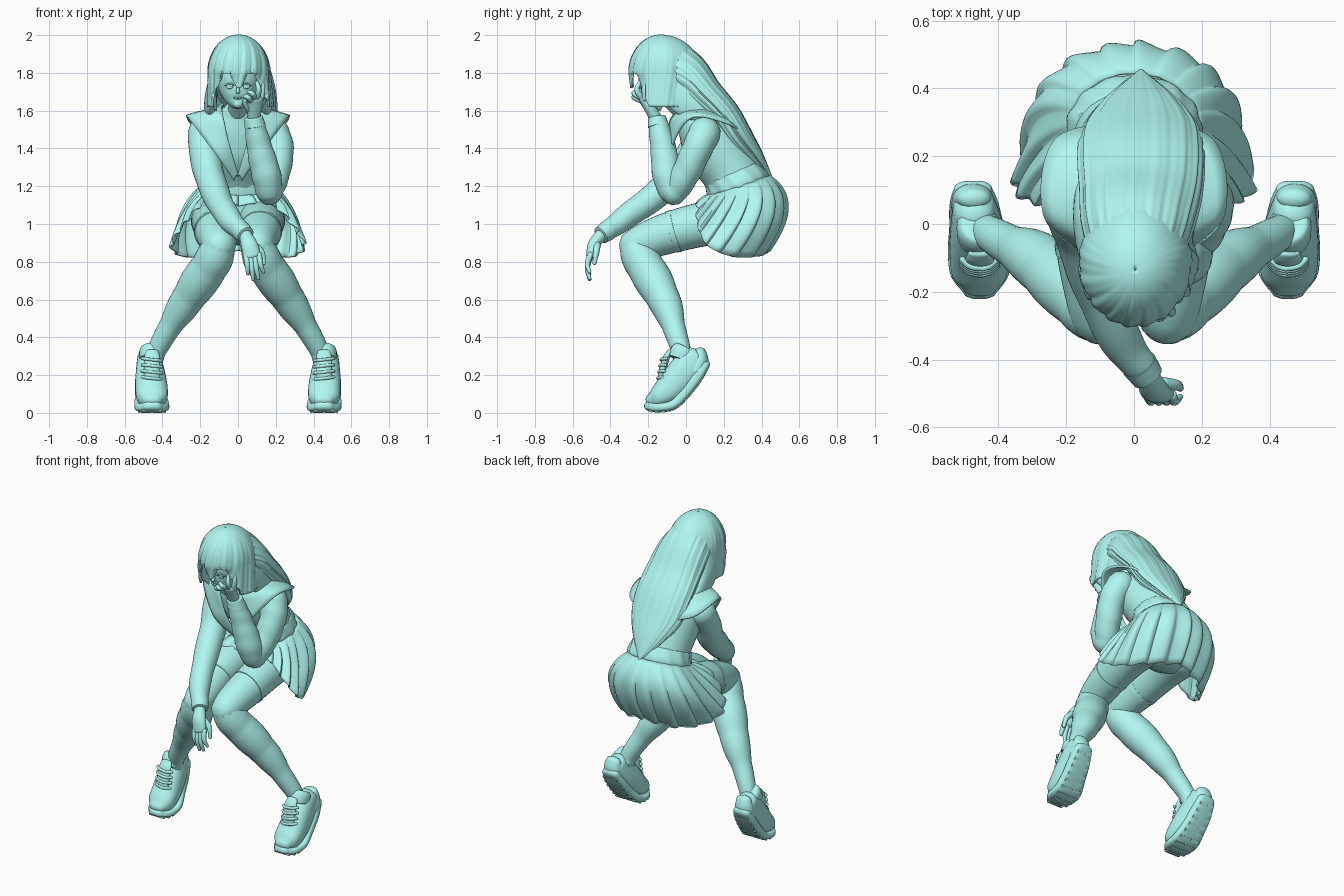
import bpy, bmesh, math
from math import sin, cos, pi
from mathutils import Vector

mat = bpy.data.materials.new("pale_aqua")
mat.diffuse_color = (.44, .93, .88, 1)


def catmull(keys, t):
    """Smooth interpolation through tuples, t in 0..1."""
    n = len(keys) - 1
    i = min(int(t * n), n - 1)
    f = t * n - i
    a, b, c, d = (keys[max(0, min(n, j))] for j in (i - 1, i, i + 1, i + 2))
    return [.5 * (2 * q + (r - p) * f + (2 * p - 5 * q + 4 * r - s) * f * f
                  + (3 * q - p - 3 * r + s) * f ** 3) for p, q, r, s in zip(a, b, c, d)]


def make(name, rings, closed=True, caps=False, thick=0, angle=45):
    """Mesh from rows of points, optionally capped or thickened."""
    bm = bmesh.new()
    rows = [[bm.verts.new(p) for p in r] for r in rings]
    n = len(rows[0])
    for r, s in zip(rows, rows[1:]):
        for j in range(n if closed else n - 1):
            k = (j + 1) % n
            bm.faces.new((r[j], r[k], s[k], s[j]))
    if caps:
        bm.faces.new(rows[0])
        bm.faces.new(rows[-1])
    bmesh.ops.recalc_face_normals(bm, faces=bm.faces)
    me = bpy.data.meshes.new(name)
    bm.to_mesh(me)
    bm.free()
    me.materials.append(mat)
    me.shade_smooth()
    me.set_sharp_from_angle(angle=math.radians(angle))
    ob = bpy.data.objects.new(name, me)
    bpy.context.collection.objects.link(ob)
    if thick:
        m = ob.modifiers.new("thickness", 'SOLIDIFY')
        m.thickness, m.offset = thick, 0
    return ob


def loft(name, st, n=24, sub=6, cap=.7, power=1, mod=None, side=1, angle=60):
    """Rounded tube through stations (x, y, z, half width, half depth)."""
    st = [tuple(s) if len(s) == 5 else tuple(s) + (s[3],) for s in st]
    N = (len(st) - 1) * sub
    S = [catmull(st, i / N) for i in range(N + 1)]
    P = [Vector(s[:3]) for s in S]
    T = [(P[min(i + 1, N)] - P[max(i - 1, 0)]).normalized() for i in range(N + 1)]
    arcs = [math.radians(k) for k in (84, 60, 30)]
    seq = [(0, -sin(a), cos(a)) for a in arcs] + [(i, 0, 1) for i in range(N + 1)]
    seq += [(N, sin(a), cos(a)) for a in reversed(arcs)]
    rings = []
    for i, off, sc in seq:
        t, ra, rb = T[i], max(S[i][3], .002), max(S[i][4], .002)
        a = (Vector((1, 0, 0)) - t * t.x).normalized()
        b = t.cross(a)
        c = P[i] + t * off * cap * min(ra, rb)
        ring = []
        for j in range(n):
            th = 2 * pi * j / n
            u, v = [math.copysign(abs(q) ** power, q) for q in (cos(th), sin(th))]
            k = sc * (mod(th, i / N) if mod else 1)
            p = c + a * u * ra * k + b * v * rb * k
            ring.append((p.x * side, p.y, p.z))
        rings.append(ring)
    return make(name, rings, caps=True, angle=angle)


def folds(th, u):
    return 1 + .03 * sin(26 * u + 1.5 * sin(th)) * (.4 + .6 * u)


# torso, blouse hem and neck
loft("torso", [(0, .31, 1.0, .19, .16), (0, .29, 1.15, .185, .15), (0, .24, 1.28, .18, .16),
               (0, .14, 1.43, .19, .17), (0, .06, 1.53, .18, .12), (0, .0, 1.6, .08, .06)], n=40)
loft("blouse_hem", [(0, .285, 1.18, .19, .16), (0, .275, 1.21, .2, .172), (0, .25, 1.27, .183, .158)],
     n=60, cap=.1, mod=lambda th, u: 1 + .02 * sin(13 * th + 4 * u))
loft("neck", [(0, .03, 1.57, .06), (0, -.05, 1.63, .05), (0, -.12, 1.7, .05)])

# sailor collar with a square back flap
inner = [(0, -.01, 1.25), (.04, -.07, 1.4), (.075, -.08, 1.55), (.08, .03, 1.635), (0, .1, 1.64)]
outer = [(.02, -.005, 1.23), (.125, -.08, 1.38), (.265, .03, 1.565), (.23, .25, 1.52), (0, .3, 1.44)]
for side, label in ((1, "left"), (-1, "right")):
    rows = []
    for i in range(7):
        v = i / 6
        row = []
        for j in range(33):
            p = Vector(catmull(inner, j / 32)).lerp(Vector(catmull(outer, j / 32)), v)
            row.append((side * p.x, p.y - .05 * v * (1 - v) * max(0, 1 - j / 20), p.z + .07 * v * (1 - v)))
        rows.append(row)
    make("collar_" + label, rows, closed=False, thick=.014)

# pleated skirt
mid = [(0, .1, 1.16), (.16, .12, 1.16), (.26, .15, 1.12), (.29, .25, 1.08), (.345, .44, 1.09),
       (.22, .58, 1.11), (0, .63, 1.13)]
hem = [(0, .07, 1.1), (.18, .06, 1.1), (.29, .06, 1.0), (.355, .11, .89), (.3, .24, .83),
       (.17, .38, .83), (0, .44, .86)]
pleats, rows = 20, []
for i in range(17):
    v = i / 16
    row = []
    for j in range(pleats * 10):
        ph = 2 * pi * j / (pleats * 10)
        s = 1 if ph <= pi else -1
        t = (ph if s > 0 else 2 * pi - ph) / pi
        W = Vector((.19 * abs(sin(ph)), .28 - .165 * cos(ph), 1.2 - .055 * cos(ph)))
        p = W * (1 - v) ** 2 + Vector(catmull(mid, t)) * 2 * v * (1 - v) + Vector(catmull(hem, t)) * v * v
        q = (j % 10) / 9
        saw = (q * q * (3 - 2 * q)) if q < .85 else 1 - (q - .85) * 2
        k = (.002 + .022 * min(1, v * 1.6)) * (saw - .6)
        row.append((s * p.x + sin(ph) * k, p.y - cos(ph) * k, p.z + .4 * k * (t < .4)))
    rows.append(row)
make("skirt", rows, thick=.008, angle=50)

# legs, long socks and shoes
for side, label in ((1, "left"), (-1, "right")):
    loft("thigh_" + label, [(.12, .33, 1.02, .13), (.125, .15, 1.01, .12), (.12, -.05, .965, .112),
                            (.105, -.2, .915, .1), (.1, -.27, .885, .088)], side=side, cap=.95, n=32)
    loft("sock_top_" + label, [(.121, -.05, .965, .114), (.118, -.075, .958, .114)], side=side, cap=.05, n=32)
    loft("shin_" + label, [(.1, -.27, .885, .088), (.135, -.23, .8, .1), (.215, -.16, .68, .098),
                           (.295, -.1, .56, .082), (.37, -.06, .44, .06), (.43, -.025, .33, .052),
                           (.455, -.01, .25, .05)], side=side, cap=.95, n=32, sub=10,
         mod=lambda th, u: 1 + .05 * abs(sin(15 * u)) - .03)
    loft("shoe_" + label, [(.455, -.19, .06, .05, .035), (.455, -.15, .08, .08, .058),
                           (.458, -.09, .125, .086, .078), (.463, -.03, .19, .08, .088),
                           (.468, .02, .25, .07, .088), (.472, .055, .295, .06, .07)],
         side=side, power=.85, n=32, cap=.6)
    loft("shoe_collar_" + label, [(.463, -.025, .28, .06, .075), (.458, -.01, .32, .065, .072),
                                  (.455, .0, .338, .056, .06)], side=side, cap=.1)
    loft("heel_counter_" + label, [(.475, .05, .22, .064, .05), (.475, .075, .275, .06, .045),
                                   (.472, .075, .325, .048, .03)], side=side)
    sole = [(.455, -.2, .037, .05, .024), (.455, -.15, .029, .086, .026), (.457, -.07, .043, .092, .028),
            (.465, -.005, .105, .08, .03), (.472, .055, .185, .072, .032), (.475, .1, .258, .056, .028)]
    loft("sole_" + label, sole, side=side, power=.65, n=32, cap=.9, angle=40)
    # tread blocks, left and right half of each row
    for i in range(1, 11):
        a, b = catmull(sole, i / 11), catmull(sole, i / 11 + .03)
        d = Vector((b[1] - a[1], b[2] - a[2])).normalized()
        y, z = a[1] + d.y * .026, a[2] - d.x * .023
        for h, ends in (("inner", (-.8, -.06)), ("outer", (.06, .8))):
            make("tread_%s_%s_%d" % (h, label, i),
                 [[(side * (a[0] + e * a[3]), y + d.x * p + d.y * q, z + d.y * p - d.x * q)
                   for p, q in ((-.009, -.006), (.009, -.006), (.009, .006), (-.009, .006))]
                  for e in ends], caps=True)
    loft("tongue_" + label, [(.455, -.135, .15, .04, .018), (.455, -.125, .22, .042, .02),
                             (.455, -.105, .29, .042, .018), (.455, -.085, .325, .034, .014)], side=side)
    for i in range(5):
        y, z = -.115 + .006 * i, .15 + .033 * i
        loft("lace_%s_%d" % (label, i), [(.455 + .055 * cos(q), y - .04 * sin(q), z + .006 * cos(q), .009)
                                         for q in (.3, .9, 1.5, 2.1, 2.8)], side=side, n=8, sub=3)

# sleeves
loft("left_upper_sleeve", [(.185, .1, 1.485, .085), (.215, .06, 1.4, .08), (.2, .0, 1.27, .076),
                           (.165, -.065, 1.165, .068)], mod=folds, cap=.95, n=32)
loft("left_forearm_sleeve", [(.165, -.07, 1.16, .068), (.15, -.1, 1.26, .078), (.115, -.12, 1.4, .068),
                             (.09, -.145, 1.52, .054)], mod=folds, cap=.6, n=32)
loft("left_cuff", [(.09, -.147, 1.52, .056), (.083, -.155, 1.565, .048)], cap=.1)
loft("right_sleeve", [(-.18, .1, 1.485, .085), (-.18, .04, 1.39, .08), (-.152, -.04, 1.26, .08),
                      (-.105, -.19, 1.13, .072), (-.04, -.34, 1.02, .062), (.02, -.42, .96, .05)],
     mod=folds, cap=.9, n=32)
loft("right_cuff", [(.015, -.415, .965, .054), (.04, -.45, .94, .048)], cap=.1)

# hand resting on the cheek
loft("left_palm", [(.083, -.16, 1.56, .033), (.085, -.19, 1.61, .042, .03), (.085, -.225, 1.665, .045, .026)])
for i, pts in enumerate([
        [(.12, -.215, 1.66), (.13, -.22, 1.72), (.115, -.205, 1.79)],
        [(.1, -.235, 1.67), (.11, -.26, 1.71), (.1, -.245, 1.75)],
        [(.085, -.24, 1.67), (.078, -.275, 1.69), (.055, -.265, 1.7)],
        [(.065, -.24, 1.655), (.055, -.275, 1.67), (.035, -.265, 1.675)],
        [(.06, -.19, 1.6), (.04, -.22, 1.63), (.035, -.24, 1.655)]]):
    loft("left_finger_%d" % i, [p + (r,) for p, r in zip(pts, (.016, .014, .01))], n=12)

# hand hanging over the knees
loft("right_palm", [(.04, -.45, .94, .034), (.06, -.49, .89, .044, .03), (.075, -.505, .83, .046, .024)])
for i in range(4):
    x, l = .042 + .023 * i, (.095, .125, .12, .085)[i]
    loft("right_finger_%d" % i, [(x, -.505, .84, .016), (x + .008, -.522, .83 - l * .5, .014),
                                 (x + .01 + .005 * i, -.51, .83 - l, .009)], n=12)
loft("right_thumb", [(.085, -.47, .89, .019), (.125, -.475, .85, .016), (.137, -.485, .79, .01)], n=12)

# face
loft("face", [(0, -.215, 1.63, .022, .02), (0, -.19, 1.652, .06, .06), (0, -.16, 1.7, .095, .094),
              (0, -.14, 1.76, .115, .115), (0, -.12, 1.85, .12, .12)], n=40)
loft("nose", [(0, -.245, 1.74, .007), (0, -.255, 1.71, .009), (0, -.257, 1.698, .012)], n=12)
loft("mouth", [(-.022, -.238, 1.668, .003), (-.008, -.246, 1.666, .006), (.008, -.246, 1.666, .006),
               (.022, -.238, 1.668, .003)], n=10)
for s, label in ((1, "left"), (-1, "right")):
    loft("eyelid_" + label, [(s * .022, -.248, 1.733, .003), (s * .032, -.249, 1.741, .004),
                             (s * .05, -.244, 1.742, .004), (s * .07, -.23, 1.732, .003)], n=8)
    loft("eye_" + label, [(s * .045, -.238, 1.72, .015, .006), (s * .045, -.241, 1.738, .018, .006)], n=16)

# hair cap with a pointed fringe, strands fanning from the crown
rows = []
for i in range(31):
    t = max(.004, i / 30)
    row = []
    for j in range(200):
        a = -pi + 2 * pi * j / 200
        f = abs(a)
        low = 1.775 - .055 * cos(7.1 * a) if f < .88 else max(1.62, 1.72 - (f - .88) * .5)
        q = min(1, t / .6) * pi / 2
        w = a + .35 * t
        strand = .018 * sin(15 * w + 2.5 * sin(2 * w)) + .009 * sin(34 * w + 2 * sin(3 * w))
        drop = max(0, t - .6) / .4
        front = min(1, max(0, 2.2 - f) * 1.5)
        r = sin(q) * (1 + min(1, 2 * t) * strand * front - .06 * (1 - front))
        r *= 1 - .06 * drop * (f < 1)
        z = 1.8 + .197 * cos(q) - drop * (1.8 - low)
        x = .004 + (.161 + .018 * drop * (a > 1)) * r * sin(a)
        row.append((x, -.105 - .192 * r * cos(a) - .03 * (1 - sin(q)), z))
    rows.append(row)
make("hair_cap", rows, thick=.012, angle=70)

# long hair flowing down the back
loft("long_hair", [(.004, -.1, 1.835, .135, .155), (.01, 0, 1.785, .166, .128), (.02, .1, 1.685, .18, .098),
                   (.02, .2, 1.58, .185, .085), (.02, .28, 1.46, .17, .075), (.02, .36, 1.36, .11, .05),
                   (.02, .445, 1.25, .012, .012)], n=140, sub=8,
     mod=lambda th, u: 1 + .014 * sin(20 * th + 2 * sin(3 * th) + .8 * sin(5 * u)) + .009 * sin(37 * th))
for s, label in ((1, "left"), (-1, "right")):
    loft("side_lock_" + label, [(s * .118, -.19, 1.84, .018, .03), (s * .13, -.18, 1.74, .02, .045),
                                (s * .132, -.15, 1.66, .02, .04), (s * .115, -.14, 1.6, .004, .006)], n=16)
    loft("shoulder_lock_" + label, [(s * .12, -.08, 1.78, .03, .08), (s * .14, -.04, 1.69, .032, .085),
                                    (s * .15, .03, 1.62, .03, .07), (s * .15, .13, 1.56, .02, .03)], n=24)
